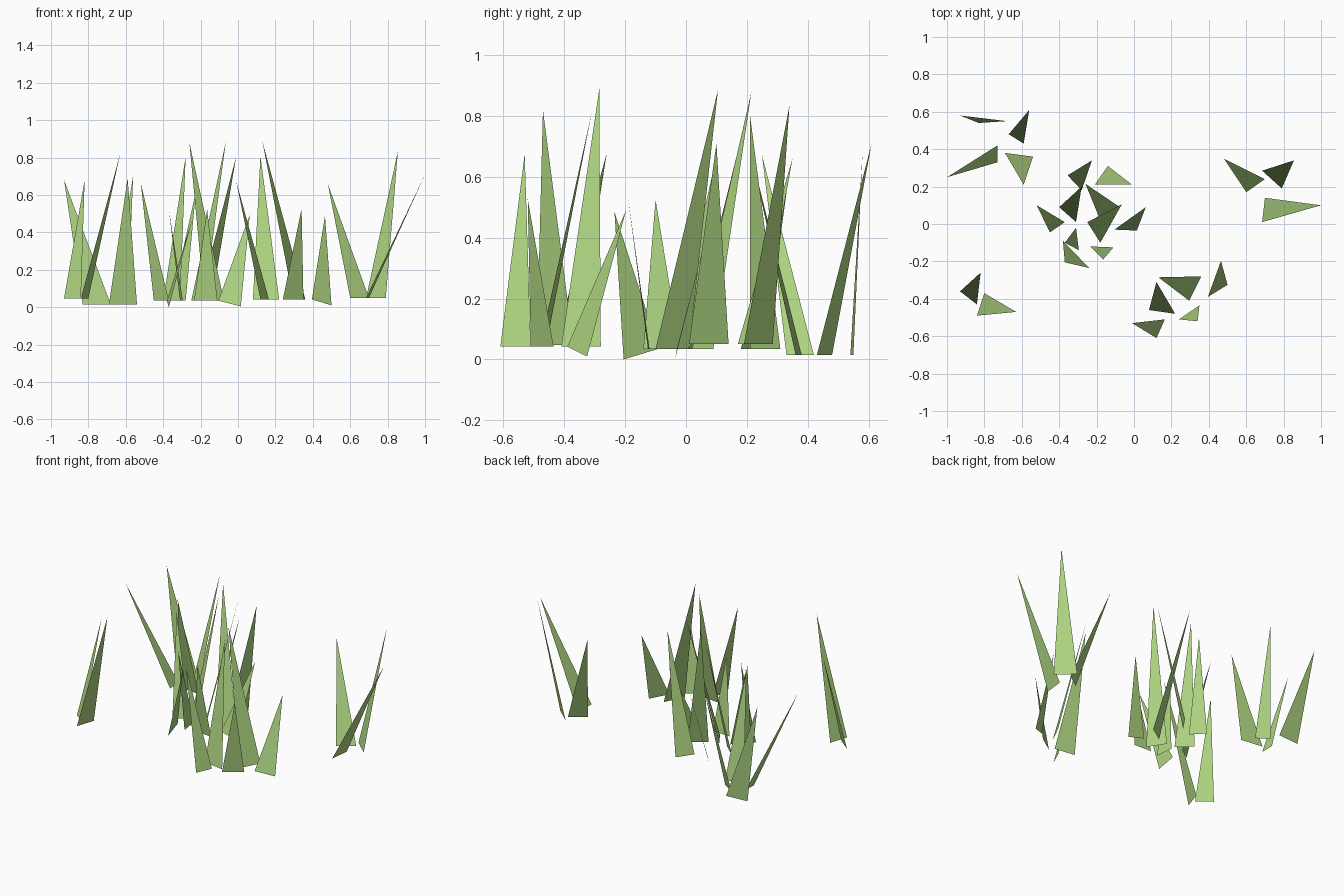
import bpy

# single flat grass colour
green = bpy.data.materials.new("light_grass_green")
green.diffuse_color = (0.423, 0.665, 0.220, 1.0)


def tuft(name, ground, blades):
    """A tuft of flat triangular blades.
    Each blade: root a (x, y), root b (x, y), tip (x, y, z), optional drop of root b."""
    verts, faces = [], []
    for a, b, tip, *drop in blades:
        n = len(verts)
        low = drop[0] if drop else 0.0
        verts += [(*a, ground), (*b, ground - low), tip]
        faces.append((n, n + 1, n + 2))
    mesh = bpy.data.meshes.new(name)
    mesh.from_pydata(verts, [], faces)
    mesh.materials.append(green)
    obj = bpy.data.objects.new(name, mesh)
    bpy.context.collection.objects.link(obj)
    return obj


# back left tuft
tuft("back_left_tuft", 0.015, [
    ((-0.83, 0.54), (-0.68, 0.55), (-0.93, 0.58, 0.68)),
    ((-0.67, 0.48), (-0.59, 0.43), (-0.56, 0.61, 0.71)),
    ((-0.69, 0.38), (-0.54, 0.36), (-0.59, 0.21, 0.69)),
    ((-0.73, 0.42), (-0.73, 0.33), (-1.00, 0.25, 0.67)),
])

# front left tuft
tuft("front_left_tuft", 0.048, [
    ((-0.93, -0.36), (-0.84, -0.43), (-0.82, -0.26, 0.68)),
    ((-0.84, -0.49), (-0.80, -0.37), (-0.63, -0.47, 0.82)),
])

# right tuft
tuft("right_tuft", 0.05, [
    ((0.60, 0.17), (0.70, 0.24), (0.48, 0.35, 0.66)),
    ((0.685, 0.285), (0.79, 0.19), (0.855, 0.34, 0.835)),
    ((0.685, 0.01), (0.70, 0.14), (1.00, 0.10, 0.71)),
])

# front tuft
tuft("front_tuft", 0.042, [
    ((0.12, -0.61), (0.165, -0.51), (-0.01, -0.53, 0.675)),
    ((0.08, -0.46), (0.22, -0.48), (0.12, -0.31, 0.81)),
    ((0.295, -0.41), (0.36, -0.28), (0.13, -0.285, 0.888)),
    ((0.24, -0.51), (0.35, -0.435), (0.34, -0.52, 0.527)),
    ((0.395, -0.39), (0.50, -0.325), (0.465, -0.197, 0.49), 0.032),
])

# middle tuft
tuft("middle_tuft", 0.035, [
    ((-0.355, 0.26), (-0.28, 0.18), (-0.225, 0.34, 0.62)),
    ((-0.21, 0.21), (-0.14, 0.31), (-0.01, 0.21, 0.805)),
    ((-0.18, 0.02), (-0.075, 0.09), (-0.26, 0.215, 0.88)),
    ((-0.40, 0.09), (-0.31, 0.01), (-0.28, 0.20, 0.805)),
    ((-0.45, -0.045), (-0.37, 0.01), (-0.52, 0.10, 0.665)),
    ((-0.25, 0.01), (-0.18, -0.10), (-0.065, 0.105, 0.885)),
    ((-0.105, -0.03), (0.015, -0.035), (0.063, 0.09, 0.495), 0.03),
    ((-0.235, -0.12), (-0.11, -0.125), (-0.165, -0.19, 0.525)),
    ((-0.31, -0.02), (-0.295, -0.14), (-0.37, -0.10, 0.525)),
    ((-0.38, -0.09), (-0.37, -0.205), (-0.24, -0.235, 0.485), 0.035),
])
